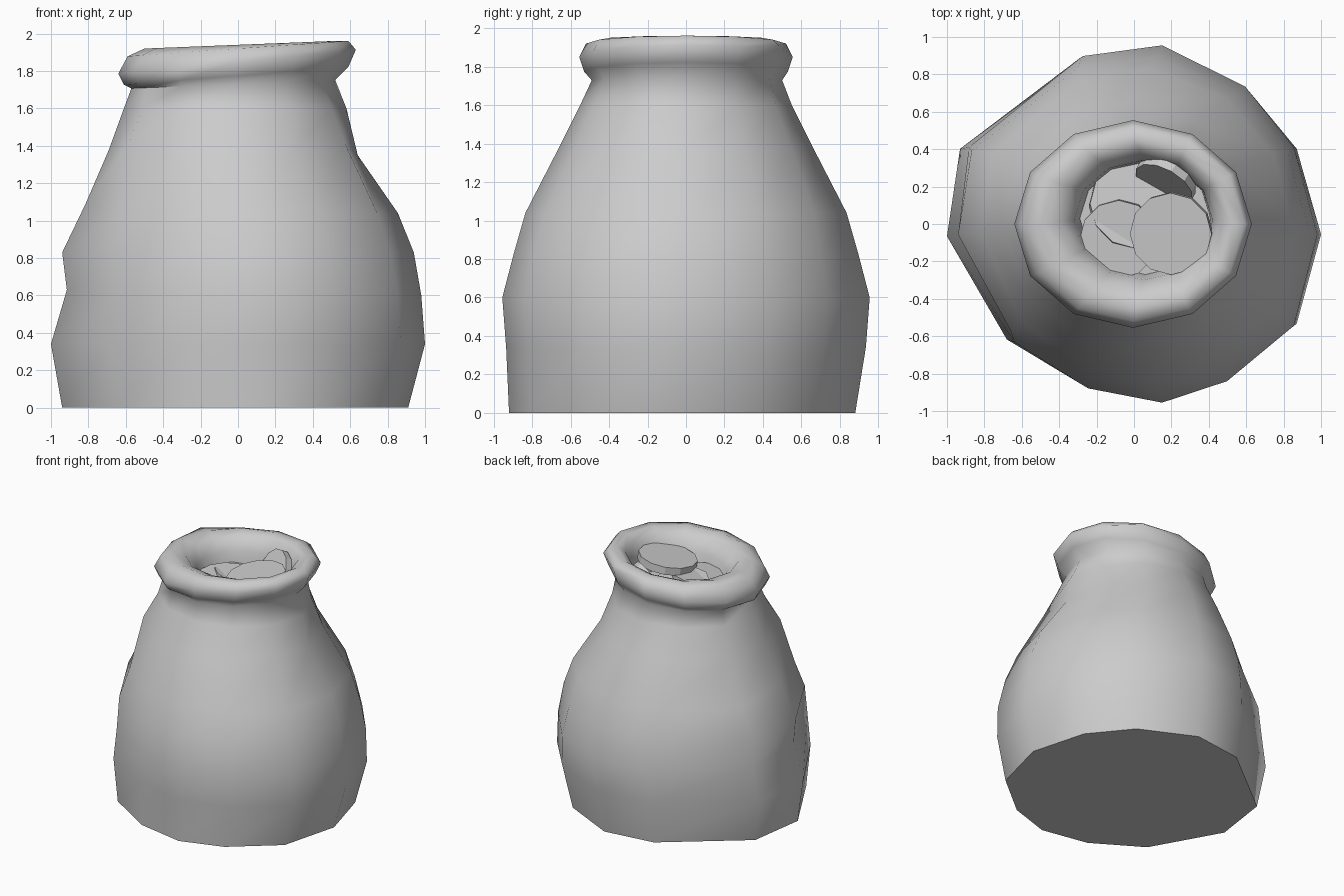
import bpy, bmesh
from math import cos, sin, pi, radians
from mathutils import Vector

cube = bpy.data.objects.get("Cube")
if cube:
    bpy.data.objects.remove(cube)

grey = bpy.data.materials.new("plain grey")
grey.use_nodes = True
COLOUR = (0.6, 0.6, 0.6, 1)
grey.diffuse_color = COLOUR
grey.node_tree.nodes["Principled BSDF"].inputs["Base Color"].default_value = COLOUR


def finish(name, bm):
    bmesh.ops.recalc_face_normals(bm, faces=bm.faces)
    mesh = bpy.data.meshes.new(name)
    bm.to_mesh(mesh)
    bm.free()
    mesh.materials.append(grey)
    obj = bpy.data.objects.new(name, mesh)
    bpy.context.collection.objects.link(obj)
    return obj


# Lumpy outline of the sack at its widest
PLAN = [(1, -.06), (.87, .43), (.6, .77), (.14, 1), (-.3, .94), (-.93, .43),
        (-1, -.07), (-.68, -.66), (-.27, -.92), (.14, -1), (.5, -.88), (.87, -.57)]

# Rings from the base, over the rolled rim, down inside:
# height, centre x, centre y, radius x, radius y, lumpiness, sideways tilt
RINGS = [(0, -.015, -.02, .925, .9, 1, 0), (.34, 0, 0, 1, .935, 1, 0),
         (.6, .015, 0, .965, .955, 1, 0), (.83, 0, 0, .94, .895, .9, 0),
         (1.04, .01, 0, .845, .835, .7, 0), (1.38, -.03, 0, .66, .66, .4, 0),
         (1.6, -.015, 0, .595, .55, .2, 0), (1.73, -.025, .005, .545, .495, 0, .04),
         (1.775, -.01, 0, .6, .53, 0, .08), (1.85, -.005, 0, .635, .555, 0, .1),
         (1.92, 0, 0, .59, .52, 0, .07), (1.94, .01, 0, .51, .45, 0, .04),
         (1.91, .03, .01, .43, .38, 0, .03), (1.81, .05, .02, .37, .32, 0, 0),
         (1.66, .06, .03, .35, .3, 0, 0)]

# Sack
bm = bmesh.new()
loops = []
for z, cx, cy, rx, ry, lump, tilt in RINGS:
    loop = []
    for i, point in enumerate(PLAN):
        a = 2 * pi * i / len(PLAN)
        p = Vector((cos(a), sin(a))).lerp(Vector(point), lump)
        x = cx + rx * p.x
        loop.append(bm.verts.new((x, cy + ry * p.y, z + tilt * x)))
    loops.append(loop)
for low, high in zip(loops, loops[1:]):
    for i in range(len(PLAN)):
        j = (i + 1) % len(PLAN)
        bm.faces.new((low[i], low[j], high[j], high[i]))
bm.faces.new(loops[0][::-1])
bm.faces.new(loops[-1])

# Folds and dents pressed into the cloth: ring, column, sideways push, lift
for ring, column, push, lift in [(2, 6, .035, .03), (4, 6, .02, .05), (5, 7, -.03, .04),
                                 (5, 0, .01, -.03), (6, 1, -.03, 0), (5, 11, .03, .03),
                                 (9, 2, 0, .03), (9, 8, 0, -.02), (10, 5, 0, .03)]:
    loops[ring][column].co += Vector((push, 0, lift))
sack = finish("sack", bm)
bpy.ops.object.select_all(action='DESELECT')
sack.select_set(True)
bpy.context.view_layer.objects.active = sack
bpy.ops.object.shade_smooth_by_angle(angle=radians(70))


# Coins: flat discs, each leaning towards its normal
def coin(name, centre, normal, radius, thickness=.06):
    bm = bmesh.new()
    bmesh.ops.create_cone(bm, cap_ends=True, segments=12, radius1=radius,
                          radius2=radius, depth=thickness)
    turn = Vector((0, 0, 1)).rotation_difference(Vector(normal)).to_matrix()
    bmesh.ops.rotate(bm, verts=bm.verts, matrix=turn)
    bmesh.ops.translate(bm, verts=bm.verts, vec=centre)
    finish(name, bm)


coin("top_coin", (.2, -.05, 1.82), (-.12, -.1, 1), .22)
coin("front_coin", (-.08, -.08, 1.74), (-.05, -.08, 1), .21)
coin("back_coin", (0, .1, 1.7), (.12, .2, 1), .24)
coin("leaning_coin", (.17, .23, 1.75), (-.45, -.8, .5), .17, .05)
